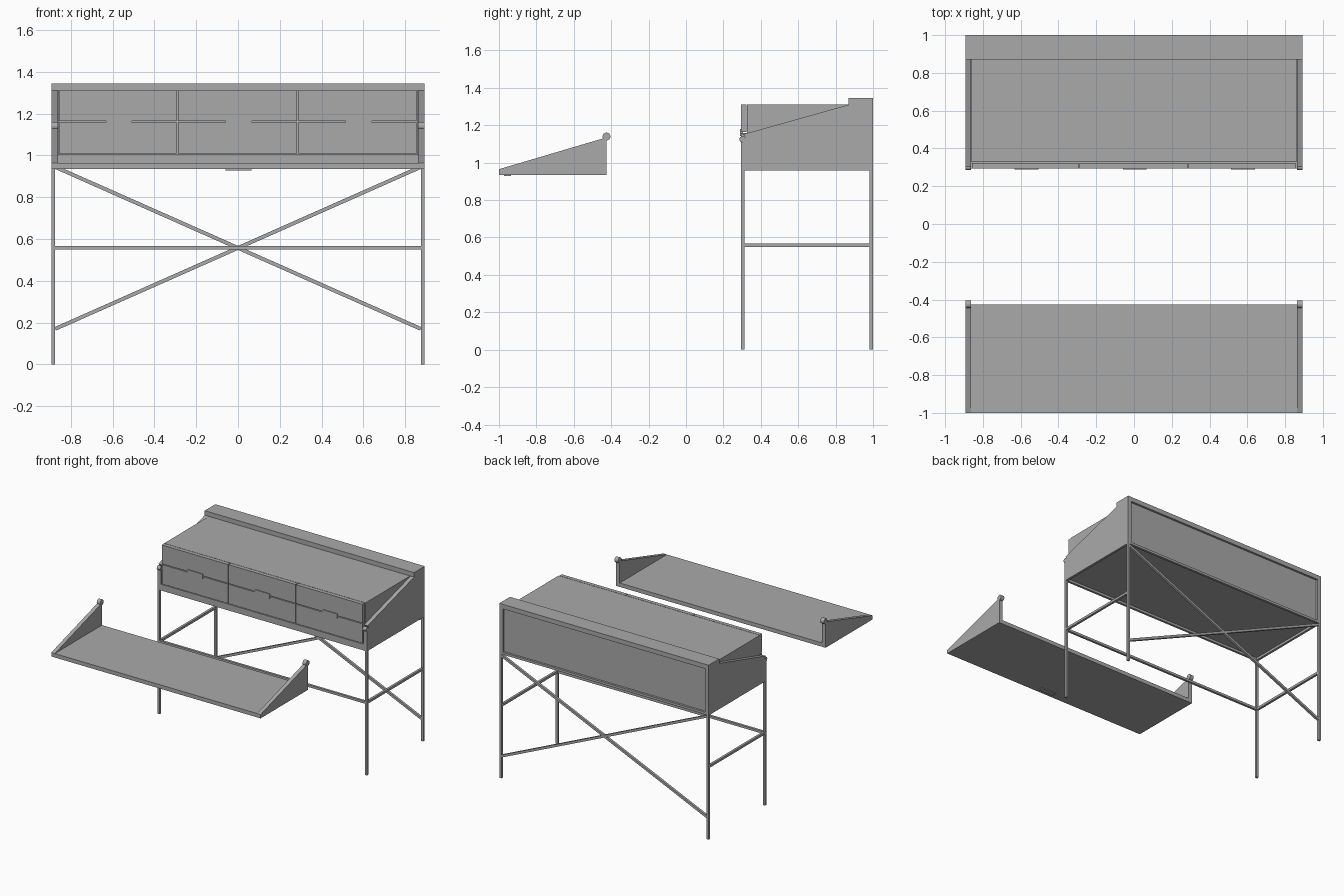
import bpy, bmesh, math
from mathutils import Vector

if "Cube" in bpy.data.objects:
    bpy.data.objects.remove(bpy.data.objects["Cube"], do_unlink=True)

GREY = (0.4, 0.4, 0.4, 1)
mat = bpy.data.materials.new("plain_grey")
mat.use_nodes = True
mat.diffuse_color = GREY
mat.node_tree.nodes["Principled BSDF"].inputs["Base Color"].default_value = GREY


def finish(name, bm):
    bmesh.ops.recalc_face_normals(bm, faces=bm.faces)
    me = bpy.data.meshes.new(name)
    bm.to_mesh(me)
    bm.free()
    me.materials.append(mat)
    ob = bpy.data.objects.new(name, me)
    bpy.context.collection.objects.link(ob)
    return ob


def box(name, x, y, z):
    """Box from three (low, high) ranges."""
    bm = bmesh.new()
    bmesh.ops.create_cube(bm, size=1)
    for v in bm.verts:
        v.co = [r[0] if c < 0 else r[1] for c, r in zip(v.co, (x, y, z))]
    return finish(name, bm)


def side_plate(name, profile, x):
    """Extrude a (y, z) outline across an x range."""
    bm = bmesh.new()
    face = bm.faces.new([bm.verts.new((x[0], y, z)) for y, z in profile])
    new = bmesh.ops.extrude_face_region(bm, geom=[face])["geom"]
    bmesh.ops.translate(bm, vec=(x[1] - x[0], 0, 0),
                        verts=[g for g in new if isinstance(g, bmesh.types.BMVert)])
    return finish(name, bm)


def arc(y, z, r, start, end, n):
    return [(y + r * math.cos(math.radians(start + (end - start) * i / n)),
             z + r * math.sin(math.radians(start + (end - start) * i / n)))
            for i in range(n + 1)]


def strut(name, a, b, t):
    """Square bar running between two points."""
    a, b = Vector(a), Vector(b)
    ob = box(name, (-t / 2, t / 2), (-t / 2, t / 2), (0, (b - a).length))
    ob.rotation_euler = (0, math.atan2(b.x - a.x, b.z - a.z), 0)
    ob.location = a
    return ob


W, T = 0.893, 0.03            # half width, board thickness
FRONT, BACK = 0.295, 1.0      # cabinet depth
BASE, DECK, TOP = 0.975, 1.31, 1.345
BAR = 0.018                   # metal bar size
IN = W - T                    # inner half width

# Mirrored parts: legs, side rails, cabinet sides, tray sides
for side, s in (("left", 1), ("right", -1)):
    bar_x = sorted((s * W, s * (W - BAR)))
    plate_x = sorted((s * W, s * IN))
    for end, y in (("front", FRONT), ("back", BACK - BAR)):
        box(f"{side}_{end}_leg", bar_x, (y, y + BAR), (0, BASE))
    for level, z in (("middle", 0.549), ("top", BASE - BAR)):
        box(f"{side}_{level}_rail", bar_x, (FRONT + BAR, BACK - BAR), (z, z + BAR))

    # Side panel with a hollow for the hinge knob at its front corner
    side_plate(f"{side}_cabinet_side",
               [(FRONT, BASE), (BACK, BASE), (BACK, TOP), (0.87, TOP), (0.87, DECK)]
               + arc(FRONT, 1.13, 0.022, 70, -90, 8), plate_x)
    hinge = side_plate(f"{side}_hinge_knuckle",
                       arc(FRONT + 0.006, 1.125, 0.016, 0, 337.5, 15), plate_x)
    # Sloped side of the detached tray, with knob on a short neck
    side_plate(f"{side}_tray_side",
               [(-1, 0.935), (-0.425, 0.935), (-0.425, 1.135), (-1, 0.965)], plate_x)
    knob = side_plate(f"{side}_tray_knob",
                      arc(-0.425, 1.14, 0.021, 0, 345, 23), plate_x)
    for ob in (hinge, knob):
        for p in ob.data.polygons:
            p.use_smooth = abs(p.normal.x) < 0.5

# Frame rails across the width
for name, y, z in (("front_middle_rail", FRONT, 0.549),
                   ("front_top_rail", FRONT, BASE - BAR),
                   ("back_top_rail", BACK - BAR, BASE - BAR)):
    box(name, (-W + BAR, W - BAR), (y, y + BAR), (z, z + BAR))

# Crossed braces at the back
for name, s in (("back_brace_rising", 1), ("back_brace_falling", -1)):
    x = s * (W - BAR)
    strut(name, (-x, BACK - BAR / 2, 0.17), (x, BACK - BAR / 2, 0.945), BAR)

# Cabinet carcass
box("cabinet_floor", (-IN, IN), (FRONT, BACK - 0.016), (BASE, 1.005))
box("cabinet_back", (-IN, IN), (0.965, BACK - 0.016), (1.005, DECK))
box("back_ledge", (-IN, IN), (0.87, BACK), (DECK, TOP))
box("cabinet_top", (-IN + 0.004, IN - 0.004), (0.327, 0.965), (DECK - T, DECK))
for side, s in (("left", 1), ("right", -1)):
    box(f"{side}_inner_wall", sorted((s * (IN - 0.004), s * (IN - T))),
        (0.327, 0.965), (1.005, DECK - T))
box("drawer_backing", (-IN + T, IN - T), (0.327, 0.337), (1.005, DECK - T))

# Drawer fronts in two rows of three, with a pull on each pair
edges = [-0.86, -0.291, 0.286, 0.857]
for col in range(3):
    x0, x1 = edges[col] + 0.003, edges[col + 1] - 0.003
    for row, z in (("lower", (1.01, 1.159)), ("upper", (1.165, DECK))):
        box(f"{row}_drawer_{col + 1}", (x0, x1), (FRONT, 0.324), z)
    mid = (x0 + x1) / 2 + 0.006
    box(f"drawer_pull_{col + 1}", (mid - 0.063, mid + 0.063),
        (FRONT - 0.006, FRONT + 0.01), (1.143, 1.181))

# Detached tray
box("tray_floor", (-IN, IN), (-1, -0.425), (0.935, 0.965))
box("tray_pull", (-0.06, 0.065), (-0.973, -0.936), (0.928, 0.935))
